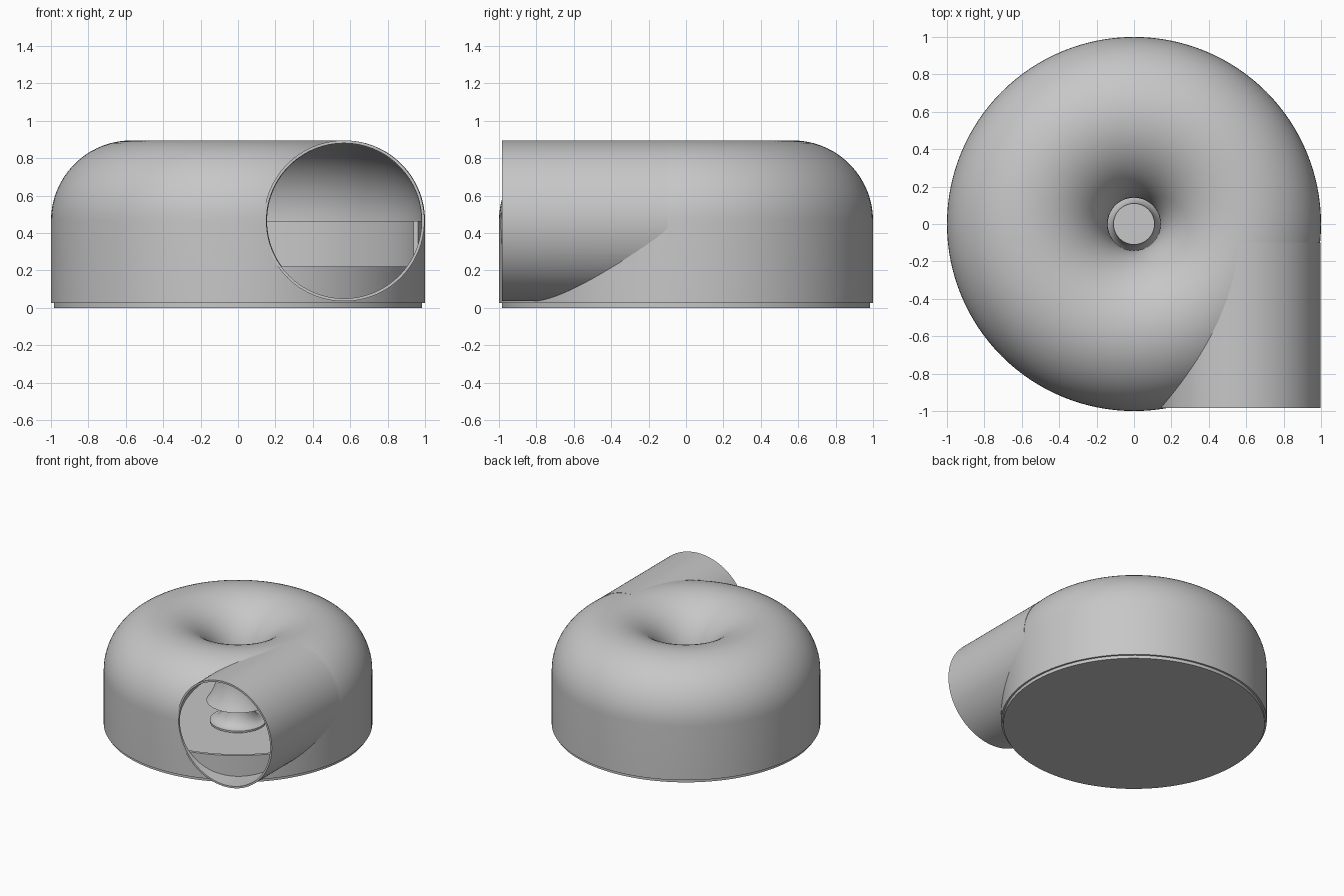
import bpy, bmesh, math
from mathutils import Matrix

if "Cube" in bpy.data.objects:
    bpy.data.objects.remove(bpy.data.objects["Cube"], do_unlink=True)

MAJOR, MID_Z = 0.57, 0.465      # centre of the ring-shaped chamber section
OUT_R, IN_R = 0.43, 0.415       # outer and inner section radius
LIP_Z = 0.22                    # lower end of the intake neck
SEGMENTS = 128

grey = bpy.data.materials.new("light_grey")
grey.use_nodes = True
grey.diffuse_color = (0.57, 0.57, 0.57, 1)
grey.node_tree.nodes["Principled BSDF"].inputs["Base Color"].default_value = (0.57, 0.57, 0.57, 1)


def finish(name, bm):
    bmesh.ops.remove_doubles(bm, verts=bm.verts, dist=1e-5)
    bmesh.ops.recalc_face_normals(bm, faces=bm.faces)
    mesh = bpy.data.meshes.new(name)
    bm.to_mesh(mesh)
    bm.free()
    mesh.materials.append(grey)
    obj = bpy.data.objects.new(name, mesh)
    bpy.context.collection.objects.link(obj)
    return obj


def revolve(name, profile):
    """Spin a closed (radius, z) profile about the z axis."""
    bm = bmesh.new()
    verts = [bm.verts.new((r, 0, z)) for r, z in profile]
    edges = []
    for i, v in enumerate(verts):
        w = verts[(i + 1) % len(verts)]
        if v.co.x > 0 or w.co.x > 0:
            edges.append(bm.edges.new((v, w)))
    bmesh.ops.spin(bm, geom=verts + edges, cent=(0, 0, 0), axis=(0, 0, 1),
                   angle=math.tau, steps=SEGMENTS, use_duplicate=False)
    bmesh.ops.dissolve_degenerate(bm, dist=1e-6, edges=bm.edges)
    return finish(name, bm)


def along_y(obj, x, y, z):
    """Turn a revolved part so its axis runs toward the back."""
    obj.data.transform(Matrix.Translation((x, y, z)) @ Matrix.Rotation(-math.pi / 2, 4, "X"))


def cut(obj, cutter):
    mod = obj.modifiers.new("cut", "BOOLEAN")
    mod.operation, mod.solver, mod.object = "DIFFERENCE", "EXACT", cutter
    bpy.context.view_layer.objects.active = obj
    bpy.ops.object.modifier_apply(modifier=mod.name)
    bpy.data.objects.remove(cutter, do_unlink=True)


def section(radius, steps=40):
    """Arc from the neck lip, over the top, to the outer wall."""
    start = math.pi + math.asin((MID_Z - LIP_Z) / radius)
    return [(MAJOR + radius * math.cos(start * (1 - i / steps)),
             MID_Z + radius * math.sin(start * (1 - i / steps))) for i in range(steps + 1)]


# Ring-shaped housing with intake neck, opened by the outlet bore
outer, inner = section(OUT_R), section(IN_R)
housing = revolve("housing", outer + [(1.0, 0.025), (0.985, 0.025)] + inner[::-1])
bore = revolve("bore", [(0, 0), (IN_R, 0), (IN_R, 1.1), (0, 1.1)])
along_y(bore, MAJOR - 0.003, -1.2, MID_Z)
cut(housing, bore)

# Tangential outlet pipe, trimmed where it enters the chamber
pipe = revolve("outlet_pipe", [(IN_R, 0), (OUT_R, 0), (OUT_R, 0.885), (IN_R, 0.885)])
along_y(pipe, MAJOR - 0.003, -0.985, MID_Z)
chamber = revolve("chamber", inner + [(0.985, 0.0), (0, 0.0), (0, LIP_Z)])
cut(pipe, chamber)

# Base cup, with its wall lowered in front of the outlet
cup = revolve("base_cup", [(0, 0), (0.984, 0), (0.984, MID_Z), (0.96, MID_Z),
                           (0.96, 0.025), (0, 0.025)])
bm = bmesh.new()
bmesh.ops.create_cube(bm, size=1)
bmesh.ops.scale(bm, vec=(1.2, 1.0, 0.5), verts=bm.verts)
bmesh.ops.translate(bm, vec=(0.74, -0.7, LIP_Z + 0.25), verts=bm.verts)
cut(cup, finish("notch", bm))

# Flared hub beneath the intake
flare = [(0.21 - 0.1 * math.sin(a), 0.2 - 0.14 * math.cos(a))
         for a in (i * math.pi / 24 for i in range(13))]
hub = revolve("hub", [(0, 0.02), (0.1, 0.02), (0.1, 0.045), (0.21, 0.045)] + flare + [(0, 0.2)])

bpy.ops.object.select_all(action="DESELECT")
for obj in (housing, pipe, cup, hub):
    obj.select_set(True)
bpy.context.view_layer.objects.active = housing
bpy.ops.object.shade_smooth_by_angle(angle=math.radians(30))
